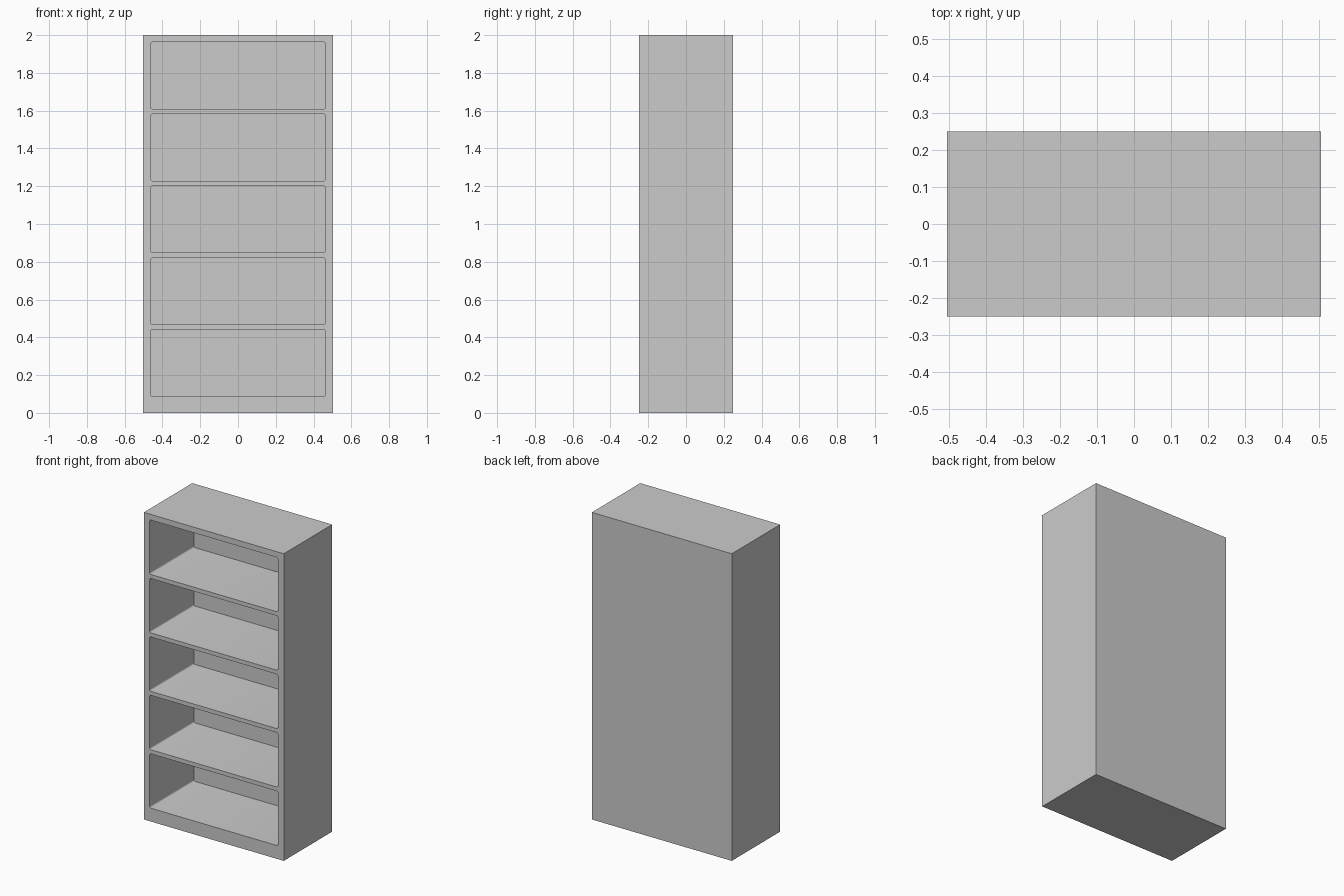
import bpy

if "Cube" in bpy.data.objects:
    bpy.data.objects.remove(bpy.data.objects["Cube"])

W, D, H = 1.008, 0.498, 2.0         # overall size
OPEN_W, OPEN_H = 0.924, 0.354       # each compartment opening
FIRST_Z, PITCH, COUNT = 0.087, 0.3805, 5
BACK = 0.042                        # back panel thickness
RADIUS = 0.01                       # rounded opening corners


def box(name, size, centre):
    bpy.ops.mesh.primitive_cube_add(size=1, location=centre)
    ob = bpy.context.object
    ob.name = name
    ob.scale = size
    bpy.ops.object.transform_apply(location=True, scale=True)
    return ob


def compartment(i):
    """Box-shaped cutter, open through the front, rounded along its depth edges."""
    y0, y1 = -D / 2 - 0.1, D / 2 - BACK
    z = FIRST_Z + i * PITCH + OPEN_H / 2
    ob = box("compartment_cutter", (OPEN_W, y1 - y0, OPEN_H), (0, (y0 + y1) / 2, z))
    weights = ob.data.attributes.new("bevel_weight_edge", 'FLOAT', 'EDGE')
    verts = ob.data.vertices
    for e in ob.data.edges:
        a, b = (verts[v].co for v in e.vertices)
        weights.data[e.index].value = 1.0 if abs(a.y - b.y) > 0.1 else 0.0
    bev = ob.modifiers.new("rounded_corners", 'BEVEL')
    bev.limit_method = 'WEIGHT'
    bev.width = RADIUS
    bev.segments = 4
    bpy.ops.object.modifier_apply(modifier=bev.name)
    ob.hide_render = True
    return ob


# Cabinet body with sides, back, top, plinth and shelves in one piece
cutters = [compartment(i) for i in range(COUNT)]
body = box("bookcase_body", (W, D, H), (0, 0, H / 2))
for cutter in cutters:
    cut = body.modifiers.new("compartment", 'BOOLEAN')
    cut.operation = 'DIFFERENCE'
    cut.solver = 'EXACT'
    cut.object = cutter
    bpy.ops.object.modifier_apply(modifier=cut.name)
for cutter in cutters:
    bpy.data.objects.remove(cutter, do_unlink=True)

# Smooth only the small rounded corners
bpy.ops.object.shade_smooth_by_angle(angle=0.6)
